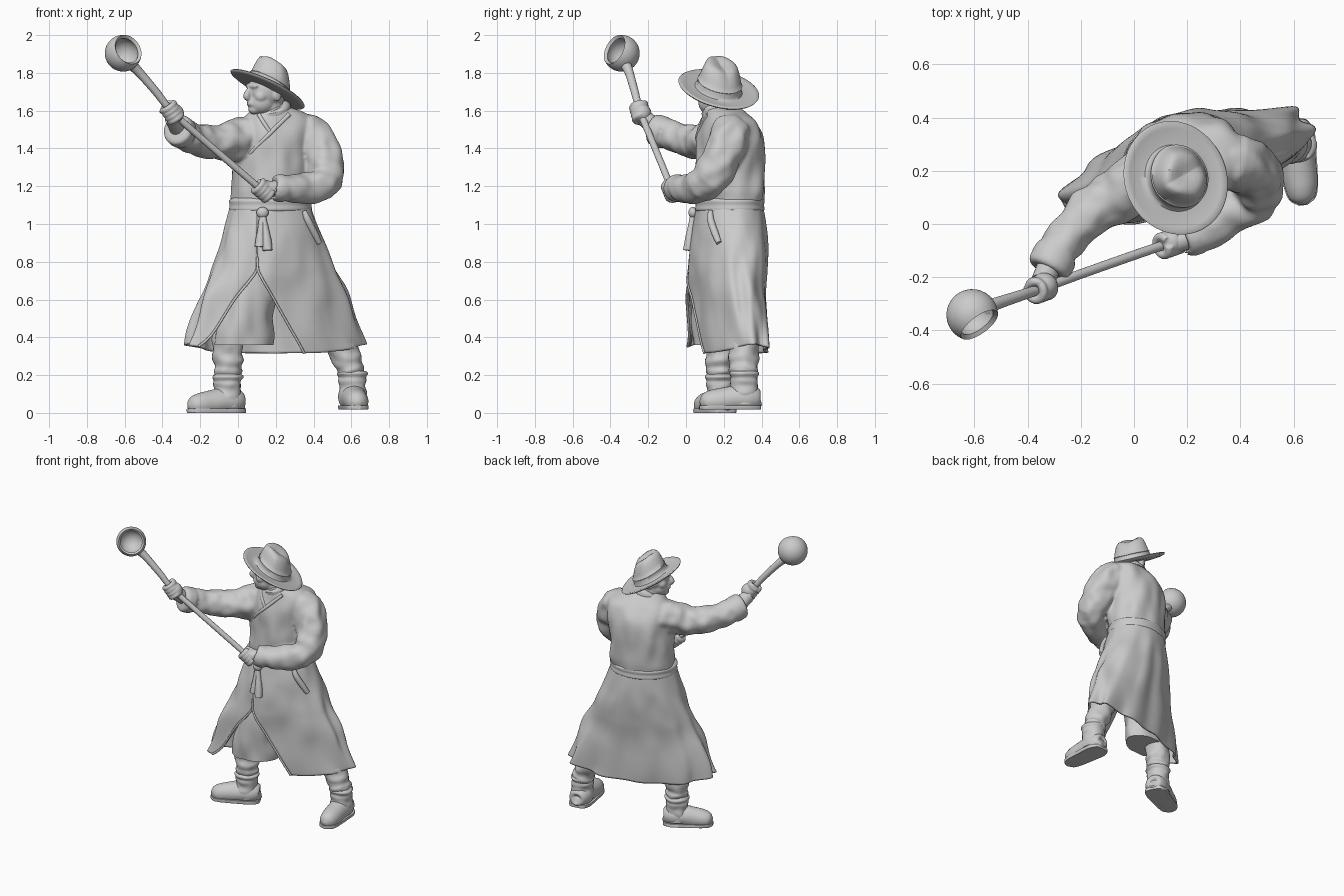
import bpy, bmesh, math
from mathutils import Vector, Matrix, noise
from mathutils.bvhtree import BVHTree

if "Cube" in bpy.data.objects:
    bpy.data.objects.remove(bpy.data.objects["Cube"])

TAU = 2 * math.pi
ROT = math.radians(18)           # body turned: left side of the view comes forward
FACE = Vector((-0.88, -0.47, 0)).normalized()


def mesh(name, verts, faces, angle=50):
    me = bpy.data.meshes.new(name)
    me.from_pydata([tuple(v) for v in verts], [], faces)
    bm = bmesh.new()
    bm.from_mesh(me)
    bmesh.ops.recalc_face_normals(bm, faces=bm.faces)
    bm.to_mesh(me)
    bm.free()
    ob = bpy.data.objects.new(name, me)
    bpy.context.collection.objects.link(ob)
    bpy.ops.object.select_all(action='DESELECT')
    ob.select_set(True)
    bpy.context.view_layer.objects.active = ob
    bpy.ops.object.shade_smooth_by_angle(angle=math.radians(angle))
    return ob


def grid(rows, cols, wrap=True, caps=True):
    f = [(r * cols + c, r * cols + (c + 1) % cols, (r + 1) * cols + (c + 1) % cols, (r + 1) * cols + c)
         for r in range(rows - 1) for c in range(cols if wrap else cols - 1)]
    if wrap and caps:
        f += [tuple(range(cols)), tuple(range((rows - 1) * cols, rows * cols))]
    return f


def smooth_path(keys, n):
    """Catmull-Rom through tuples of any length."""
    out = []
    for i in range(len(keys) - 1):
        a, b, c, d = keys[max(i - 1, 0)], keys[i], keys[i + 1], keys[min(i + 2, len(keys) - 1)]
        for k in range(n):
            t = k / n
            out.append([0.5 * (2 * q + (r - p) * t + (2 * p - 5 * q + 4 * r - s) * t * t
                               + (3 * q - p - 3 * r + s) * t ** 3) for p, q, r, s in zip(a, b, c, d)])
    return out + [list(keys[-1])]


def tube(name, keys, n=6, seg=24, wrinkle=0.0, freq=11, zlim=None):
    """Tapered tube through (x, y, z, radius) keys."""
    path = smooth_path(keys, n)
    pts = [Vector(p[:3]) for p in path]
    u = None
    verts = []
    for i, p in enumerate(pts):
        t = (pts[min(i + 1, len(pts) - 1)] - pts[max(i - 1, 0)]).normalized()
        u = u if u is not None else t.orthogonal()
        u = (u - t * u.dot(t)).normalized()
        w = t.cross(u)
        for k in range(seg):
            d = u * math.cos(TAU * k / seg) + w * math.sin(TAU * k / seg)
            r = max(path[i][3], 0.001)
            v = p + d * r
            v += d * r * wrinkle * noise.noise(v * freq)
            if zlim:
                v.z = min(max(v.z, zlim[0]), zlim[1])
            verts.append(v)
    return mesh(name, verts, grid(len(pts), seg))


def ring_point(ring, a, k=1.0):
    x, y, z, rx, ry = ring
    ex, ey = rx * k * math.cos(a), ry * k * math.sin(a)
    return Vector((x + ex * math.cos(ROT) - ey * math.sin(ROT), y + ex * math.sin(ROT) + ey * math.cos(ROT), z))


def loft(name, rings, n=6, seg=64, wrinkle=0.0):
    """Stack of turned ellipses (x, y, z, rx, ry)."""
    verts = []
    for ring in smooth_path(rings, n):
        for k in range(seg):
            p = ring_point(ring, TAU * k / seg)
            verts.append(ring_point(ring, TAU * k / seg, 1 + wrinkle * noise.noise(Vector((p.x * 11, p.y * 11, p.z * 6)))))
    return mesh(name, verts, grid(len(verts) // seg, seg))


def lathe(name, profile, origin, axis, seg=48, shape=None):
    q = Vector(axis).to_track_quat('Z', 'Y')
    verts = []
    for r, h in profile:
        for k in range(seg):
            v = Vector((r * math.cos(TAU * k / seg), r * math.sin(TAU * k / seg), h))
            if shape:
                v = shape(v, q)
            verts.append(q @ v + Vector(origin))
    return mesh(name, verts, grid(len(profile), seg))


def ball(name, loc, size, yaw=0.0):
    bm = bmesh.new()
    m = Matrix.Translation(loc) @ Matrix.Rotation(yaw, 4, 'Z') @ Matrix.Diagonal((*size, 1))
    bmesh.ops.create_uvsphere(bm, u_segments=28, v_segments=18, radius=1, matrix=m)
    verts, faces = [v.co.copy() for v in bm.verts], [[v.index for v in f.verts] for f in bm.faces]
    bm.free()
    return mesh(name, verts, faces)


def blend(parts, voxel, rounds):
    """Join overlapping parts and melt them into one skin."""
    bpy.ops.object.select_all(action='DESELECT')
    for o in parts:
        o.select_set(True)
    bpy.context.view_layer.objects.active = parts[0]
    bpy.ops.object.join()
    m = parts[0].modifiers.new("skin", 'REMESH')
    m.mode, m.voxel_size, m.use_smooth_shade = 'VOXEL', voxel, True
    s = parts[0].modifiers.new("soften", 'SMOOTH')
    s.factor, s.iterations = .5, rounds


# robe top
torso = loft("robe_top", [(.17, .23, 1.06, .205, .16), (.175, .233, 1.14, .215, .172), (.18, .233, 1.2, .22, .178),
                          (.185, .237, 1.35, .215, .18), (.2, .237, 1.46, .222, .17), (.215, .225, 1.54, .205, .14),
                          (.21, .205, 1.59, .15, .11), (.19, .19, 1.62, .085, .085)], wrinkle=.1)

# robe skirt: open strip whose two front edges part below the split
COLS, ROWS = 110, 44
skirt_keys = [(.17, .233, 1.12, .21, .168), (.18, .228, .95, .265, .19), (.19, .22, .75, .34, .19),
              (.195, .217, .55, .43, .175), (.197, .217, .315, .505, .168)]
verts = []
for i, ring in enumerate(smooth_path(skirt_keys, 11)[:ROWS + 1]):
    t = i / ROWS
    s = max(0, (.76 - ring[2]) / .44)
    A, B = ring[3] * math.cos(ROT), -ring[4] * math.sin(ROT)
    R, delta = math.hypot(A, B), math.atan2(B, A)
    a0 = delta - math.acos((.1 + .25 * s - ring[0]) / R)
    a1 = delta - math.acos((.1 - .31 * s - ring[0]) / R) + TAU
    for c in range(COLS):
        a = a0 + (a1 - a0) * c / (COLS - 1)
        back = max(0, math.sin(a))
        k = 1 + t * ((.012 + .025 * back) * math.sin(a * 11 + 2 * t) - .02)
        k += .07 * min(1, 3 * t) * noise.noise(Vector((a * 3, t * 4, 1)))
        v = ring_point(ring, a, k)
        v.z += t * t * .05 * abs(math.cos(a)) ** 3
        verts.append(v)
skirt = mesh("robe_skirt", verts, grid(ROWS + 1, COLS, wrap=False))
sol = skirt.modifiers.new("cloth", 'SOLIDIFY')
sol.thickness, sol.offset = .014, -1
for side, col in (("left", COLS - 1), ("right", 0)):
    tube(f"skirt_edge_{side}", [(*verts[r * COLS + col], .007) for r in range(18, ROWS + 1, 2)], n=2, seg=8)

# inner flap seen through the split
loft("inner_flap", [(.1, .15, .78, .09, .07), (.08, .15, .66, .13, .1), (.04, .15, .5, .145, .11),
                    (.03, .148, .36, .155, .105)], wrinkle=.16)

# surface lookup used to lay trims on the cloth
hull = [BVHTree.FromPolygons([v.co for v in o.data.vertices], [p.vertices for p in o.data.polygons])
        for o in (torso, skirt)]


def drape(points, lift=0.0):
    out = []
    for x, z, r in points:
        ys = [h[0].y for h in (b.ray_cast(Vector((x, -2, z)), Vector((0, 1, 0))) for b in hull) if h[0]]
        out.append((x, min(ys or [.1]) - lift, z, r))
    return out


tube("lapel", drape([(.27, 1.58, .014), (.22, 1.53, .013), (.15, 1.46, .012), (.08, 1.39, .011), (.02, 1.33, .01)], -.007), seg=12)
tube("lapel_under", drape([(.11, 1.58, .012), (.14, 1.53, .012), (.17, 1.485, .01)], -.006), seg=12)
loft("sash", [(.17, .23, 1.06, .2, .16), (.172, .232, 1.075, .222, .178), (.172, .232, 1.1, .22, .176),
              (.172, .232, 1.125, .222, .179), (.172, .23, 1.14, .2, .16)], n=4)
(knot,) = drape([(.13, 1.06, .03)], .012)
ball("sash_knot", knot[:3], (.032, .024, .03))
for i, (dx, zb) in enumerate(((-.012, .88), (.022, .86))):
    tube(f"sash_tail_{i + 1}", drape([(.13, 1.05, .016), (.13 + dx * .6, .98, .018), (.13 + dx, .92, .024),
                                      (.13 + dx * 1.2, zb, .027)], .008), seg=14, wrinkle=.1, freq=40)
tube("knife_sheath", drape([(.35, 1.07, .012), (.37, 1.02, .019), (.405, .95, .019), (.43, .9, .015)], .012), seg=14)

# sleeves and cuffs, melted into the robe top
sleeves = [
    tube("left_sleeve", [(.31, .25, 1.46, .09), (.375, .24, 1.475, .105), (.43, .21, 1.4, .106), (.46, .16, 1.29, .1),
                         (.45, .1, 1.215, .092), (.36, .03, 1.19, .08), (.26, -.03, 1.19, .07), (.2, -.055, 1.188, .064)],
         seg=36, wrinkle=.2, freq=14),
    tube("right_sleeve", [(.12, .23, 1.46, .1), (.04, .18, 1.455, .108), (-.07, .105, 1.435, .098), (-.17, .04, 1.435, .09),
                          (-.245, -.045, 1.455, .08), (-.295, -.11, 1.48, .076), (-.318, -.16, 1.498, .077)],
         seg=36, wrinkle=.2, freq=14),
    tube("right_cuff", [(-.285, -.1, 1.475, .07), (-.295, -.115, 1.481, .085), (-.318, -.165, 1.5, .083), (-.324, -.177, 1.504, .068)], seg=32),
    tube("left_cuff", [(.25, -.032, 1.19, .06), (.235, -.04, 1.19, .074), (.2, -.056, 1.188, .07), (.195, -.058, 1.188, .058)], seg=32)]
blend([torso] + sleeves, .009, 5)
tube("right_wrist", [(-.312, -.14, 1.495, .045), (-.343, -.22, 1.56, .045)])
tube("left_wrist", [(.24, -.04, 1.19, .042), (.15, -.07, 1.185, .042)])

# ladle
tube("ladle_handle", [(-.565, -.32, 1.845, .03), (-.52, -.3, 1.8, .024), (-.43, -.27, 1.695, .021), (-.35, -.243, 1.595, .019),
                      (-.2, -.188, 1.46, .018), (.05, -.1, 1.245, .018), (.15, -.068, 1.16, .017)], seg=16)
bowl = [(.097 * math.sin(a), -.097 * math.cos(a)) for a in (.02 + i * .131 for i in range(17))]
bowl += [(.079 * math.sin(a), -.079 * math.cos(a)) for a in (2.05 - i * .126 for i in range(17))]
lathe("ladle_bowl", bowl, (-.608, -.342, 1.904), (.5, -.68, .36))

# fists: palm, four fingers curled round the handle, thumb
for side, centre, axis, palm in (("right", (-.35, -.243, 1.59), (-.5, -.18, .75), (.012, .01, -.005)),
                                 ("left", (.135, -.073, 1.178), (.66, .23, -.58), (.008, .008, .004))):
    c, ax = Vector(centre), Vector(axis).normalized()
    palm_ob = ball(f"{side}_hand", c + Vector(palm), (.052, .05, .052))
    e1 = ax.cross(Vector((0, 1, 0))).normalized()
    e2 = ax.cross(e1)
    fingers = [tube(f"{side}_finger_{f + 1}", [(*(c + ax * (f - 1.5) * .024 + (e1 * math.cos(a) + e2 * math.sin(a)) * .036), .0165)
                                              for a in (k * TAU / 10 for k in range(10))], n=3, seg=12) for f in range(4)]
    fingers.append(tube(f"{side}_thumb", [(*(c + ax * .03 + e1 * .045), .016), (*(c + ax * .045 - e2 * .035), .017),
                                          (*(c + ax * .04 - e1 * .03 - e2 * .03), .012)], seg=12))
    blend([palm_ob] + fingers, .005, 4)

# head, blended into one skin
yaw = math.atan2(FACE.y, FACE.x)
side_dir = Vector((-FACE.y, FACE.x, 0))
head = Vector((.155, .155, 1.69))


def on_head(f, s, z):
    return head + FACE * f + side_dir * s + Vector((0, 0, z))


tube("collar", [(.185, .185, 1.585, .1), (.18, .18, 1.61, .1), (.175, .175, 1.625, .088)])
parts = [ball("head", head + Vector((0, 0, .015)), (.108, .088, .1), yaw),
         tube("neck", [(.18, .19, 1.56, .085), (.165, .17, 1.62, .075), (.155, .165, 1.68, .07)]),
         ball("jaw", on_head(.035, 0, -.05), (.075, .072, .065), yaw),
         ball("chin", on_head(.08, 0, -.085), (.028, .036, .025), yaw),
         ball("lips", on_head(.1, 0, -.053), (.018, .03, .016), yaw),
         ball("brow", on_head(.09, 0, .04), (.026, .06, .018), yaw),
         tube("nose", [(*on_head(.1, 0, .03), .012), (*on_head(.116, 0, .008), .016), (*on_head(.124, 0, -.014), .019),
                       (*on_head(.108, 0, -.03), .014)], seg=14)]
for s in (-1, 1):
    parts += [ball(f"cheek_{s}", on_head(.062, s * .042, -.015), (.034, .034, .034), yaw),
              ball(f"ear_{s}", on_head(-.015, s * .086, -.005), (.024, .014, .036), yaw)]
blend(parts, .006, 4)


# hat with a pinched crown leaning back upright
def pinch(v, q):
    f = q.inverted() @ FACE
    f = Vector((f.x, f.y, 0)).normalized()
    s = Vector((-f.y, f.x, 0))
    a, b = v.dot(f), v.dot(s)
    if v.z > .03 and v.xy.length < .125:
        k = min(1, (v.z - .03) / .1)
        b *= 1 - k * .3 * max(0, a) / .09
        v = f * (a + .03 * k) + s * b + Vector((0, 0, v.z - k * .012 * max(0, 1 - abs(b) / .045) + k * .012 * a / .08))
    elif v.xy.length > .13:
        v.z += .006 * (b / .2) ** 2
    return v


lathe("hat", [(.1, -.012), (.16, -.012), (.2, -.008), (.214, -.004), (.218, .002), (.212, .007), (.19, .004), (.15, 0),
              (.128, .003), (.122, .012), (.119, .04), (.122, .043), (.117, .046), (.111, .075), (.102, .105), (.093, .126),
              (.08, .139), (.06, .143), (.038, .142), (.015, .14), (.002, .139)], (.155, .172, 1.712), (.5, .23, 1), 72, pinch)

# lower legs and boots
for side, (x, y), kx, toe, z0 in (("left_view", (-.055, .18), 0.0, Vector((-.89, -.46, 0)), 0),
                                  ("right_view", (.608, .305), -.38, Vector((.12, -.98, 0)), .018)):
    t = toe.normalized()
    a = Vector((x, y, 0))
    tube(f"{side}_trouser", [(x + kx * dz, y, .19 + dz, r) for dz, r in
                             ((0, .062), (.03, .074), (.055, .071), (.09, .078), (.14, .077), (.22, .083), (.3, .08))],
         wrinkle=.18, freq=18)
    tube(f"{side}_boot_shaft", [(x, y, z0 + z, r) for z, r in
                                ((.03, .07), (.08, .075), (.12, .07), (.15, .074), (.17, .072), (.19, .08), (.205, .07))],
         wrinkle=.12, freq=20)
    foot = [(-.088, .05, .02), (-.078, .05, .052), (-.03, .06, .072), (.04, .058, .07), (.11, .05, .066),
            (.17, .042, .06), (.21, .035, .046), (.232, .03, .014)]
    tube(f"{side}_boot_foot", [(*(a + t * d + Vector((0, 0, z0 + z))), r) for d, z, r in foot],
         seg=28, wrinkle=.05, zlim=(z0, 1))
    tube(f"{side}_boot_sole", [(*(a + t * d * 1.02 + Vector((0, 0, z0 + .014))), r * 1.05) for d, z, r in foot],
         seg=28, zlim=(z0, z0 + .022))
